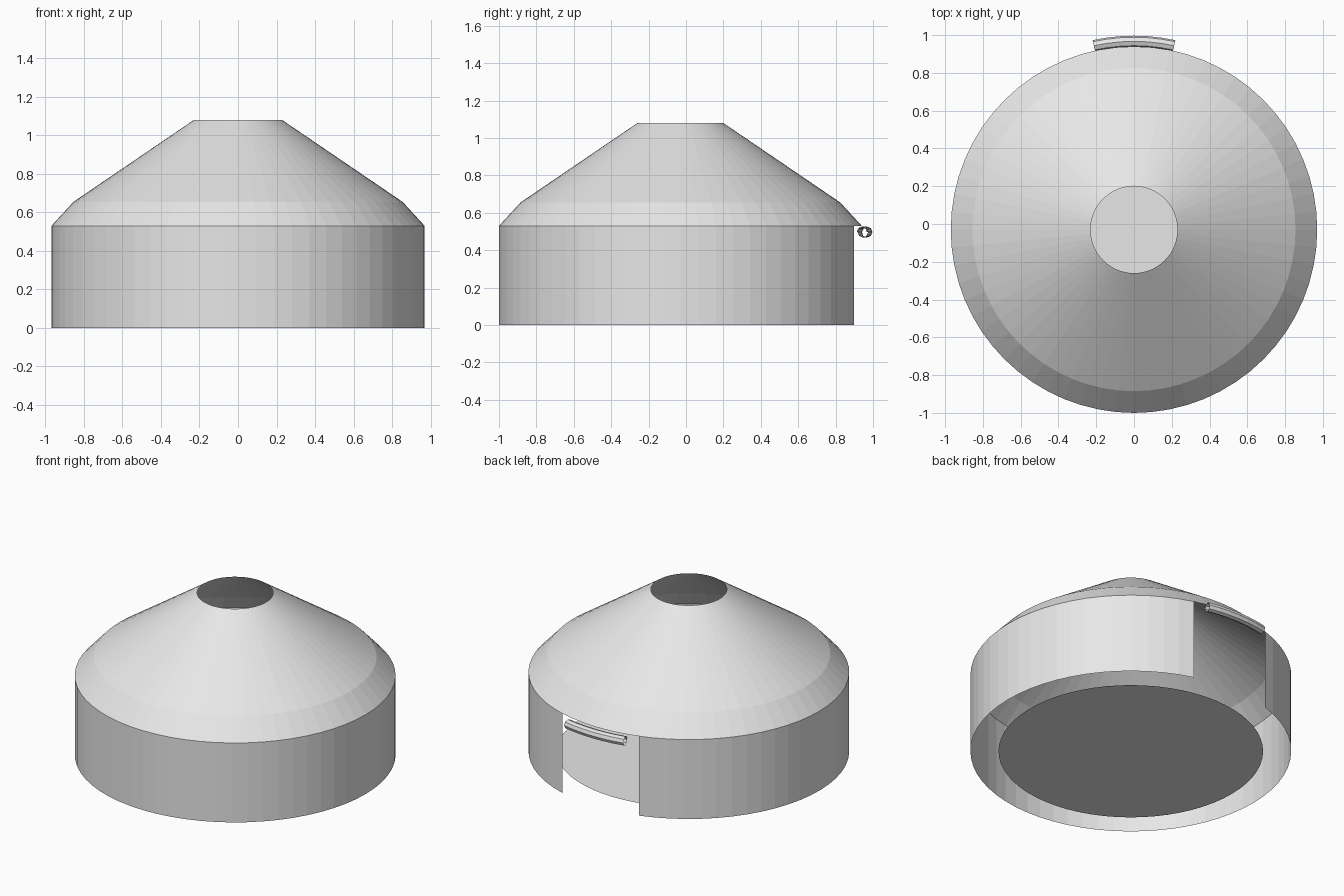
import bpy
import bmesh
from math import sin, cos, pi, radians

cube = bpy.data.objects.get("Cube")
if cube:
    bpy.data.objects.remove(cube)

CENTRE_Y = -0.03
RADIUS = 0.97
SEGMENTS = 64

felt = bpy.data.materials.new("light_grey_felt")
felt.use_nodes = True
felt.diffuse_color = (0.8, 0.8, 0.8, 1)
felt.node_tree.nodes["Principled BSDF"].inputs["Base Color"].default_value = (0.8, 0.8, 0.8, 1)


def finish(name, bm):
    mesh = bpy.data.meshes.new(name)
    bm.to_mesh(mesh)
    bm.free()
    mesh.materials.append(felt)
    obj = bpy.data.objects.new(name, mesh)
    obj.location.y = CENTRE_Y
    bpy.context.collection.objects.link(obj)
    return obj


def sweep(name, profile, start, end, steps):
    """Turn an open (radius, height) profile about the vertical axis."""
    bm = bmesh.new()
    closed = abs(end - start - 2 * pi) < 1e-6
    rings = []
    for i in range(steps if closed else steps + 1):
        a = start + (end - start) * i / steps
        rings.append([bm.verts.new((r * cos(a), r * sin(a), z)) for r, z in profile])
    for i in range(steps):
        a, b = rings[i], rings[(i + 1) % len(rings)]
        for j in range(len(profile) - 1):
            bm.faces.new((a[j], b[j], b[j + 1], a[j + 1]))
    return finish(name, bm)


# Round wall, open at the back for the doorway
step = 2 * pi / SEGMENTS
door_half = 3 * step
sweep("wall", [(RADIUS, 0), (RADIUS, 0.53)],
      pi / 2 + door_half, pi / 2 + 2 * pi - door_half, SEGMENTS - 6)

# Two-pitch roof with an open smoke hole
sweep("roof", [(RADIUS, 0.53), (0.855, 0.655), (0.23, 1.08)],
      pi / 2, pi / 2 + 2 * pi, SEGMENTS)

# Floor disc
floor_mesh = bmesh.new()
bmesh.ops.create_circle(floor_mesh, cap_ends=True, segments=SEGMENTS, radius=0.8)
finish("floor", floor_mesh)

# Rolled-up door flap: a spiral section bent along the eave
spiral = []
for k in range(13):
    a = pi - k * pi / 4
    r = 0.033 - 0.0008 * k
    spiral.append((0.997 + r * cos(a), 0.496 + r * sin(a)))
half = radians(12.3)
sweep("door_roll", spiral, pi / 2 - half, pi / 2 + half, 6)
